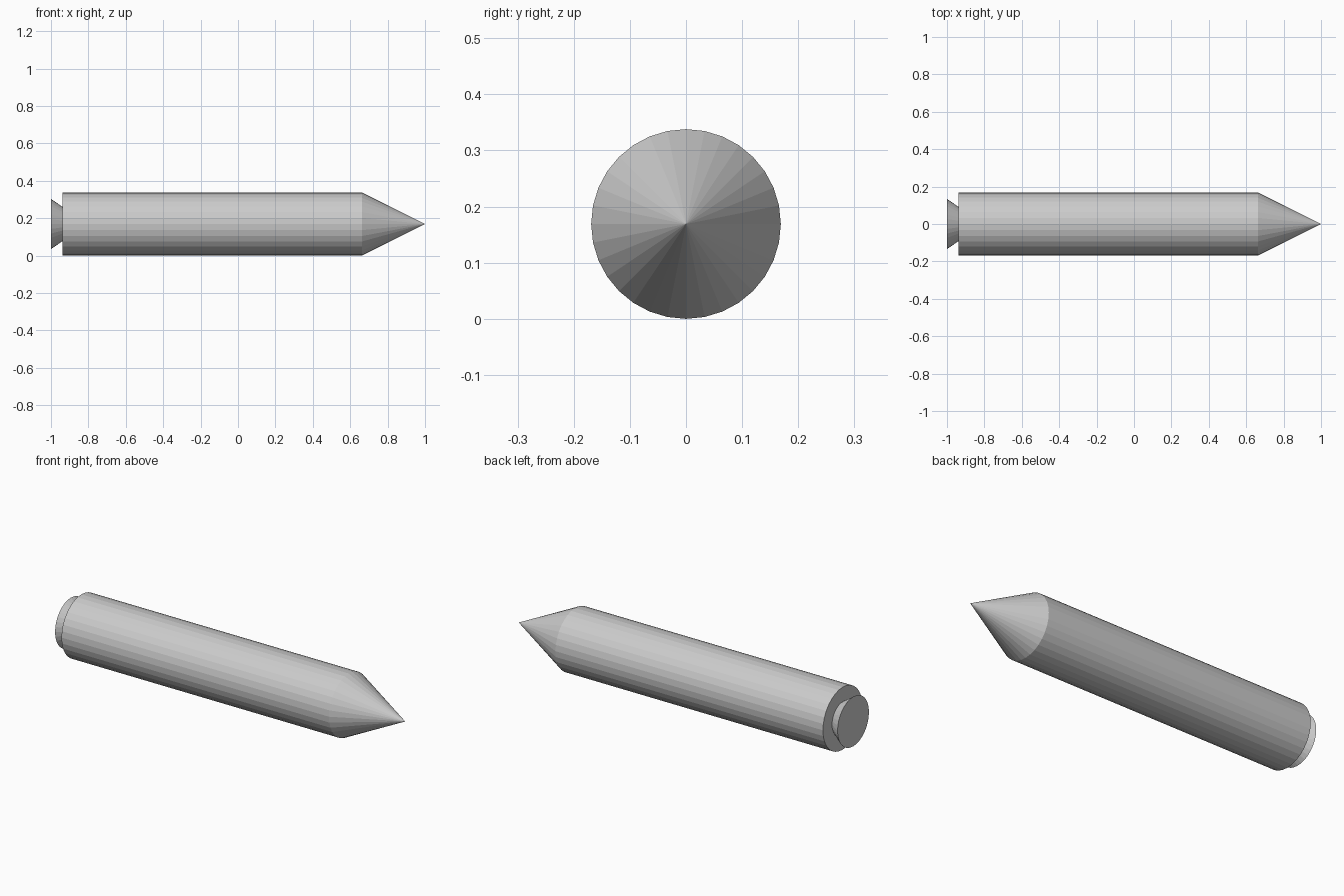
import bpy
from math import pi

if "Cube" in bpy.data.objects:
    bpy.data.objects.remove(bpy.data.objects["Cube"])

R = 0.169      # body radius, also the axis height
SIDES = 32


def frustum(name, x0, x1, r0, r1):
    """Flat-shaded round section along x, from x0 (radius r0) to x1 (radius r1)."""
    bpy.ops.mesh.primitive_cone_add(
        vertices=SIDES, radius1=r0, radius2=r1, depth=x1 - x0,
        location=((x0 + x1) / 2, 0, R), rotation=(0, pi / 2, 0))
    obj = bpy.context.object
    obj.name = name
    return obj


# Flared exhaust nozzle at the rear
frustum("nozzle", -1.0, -0.937, 0.134, 0.091)

# Long cylindrical body
frustum("body", -0.937, 0.662, R, R)

# Pointed nose
frustum("nose_cone", 0.662, 1.0, R, 0.0)
